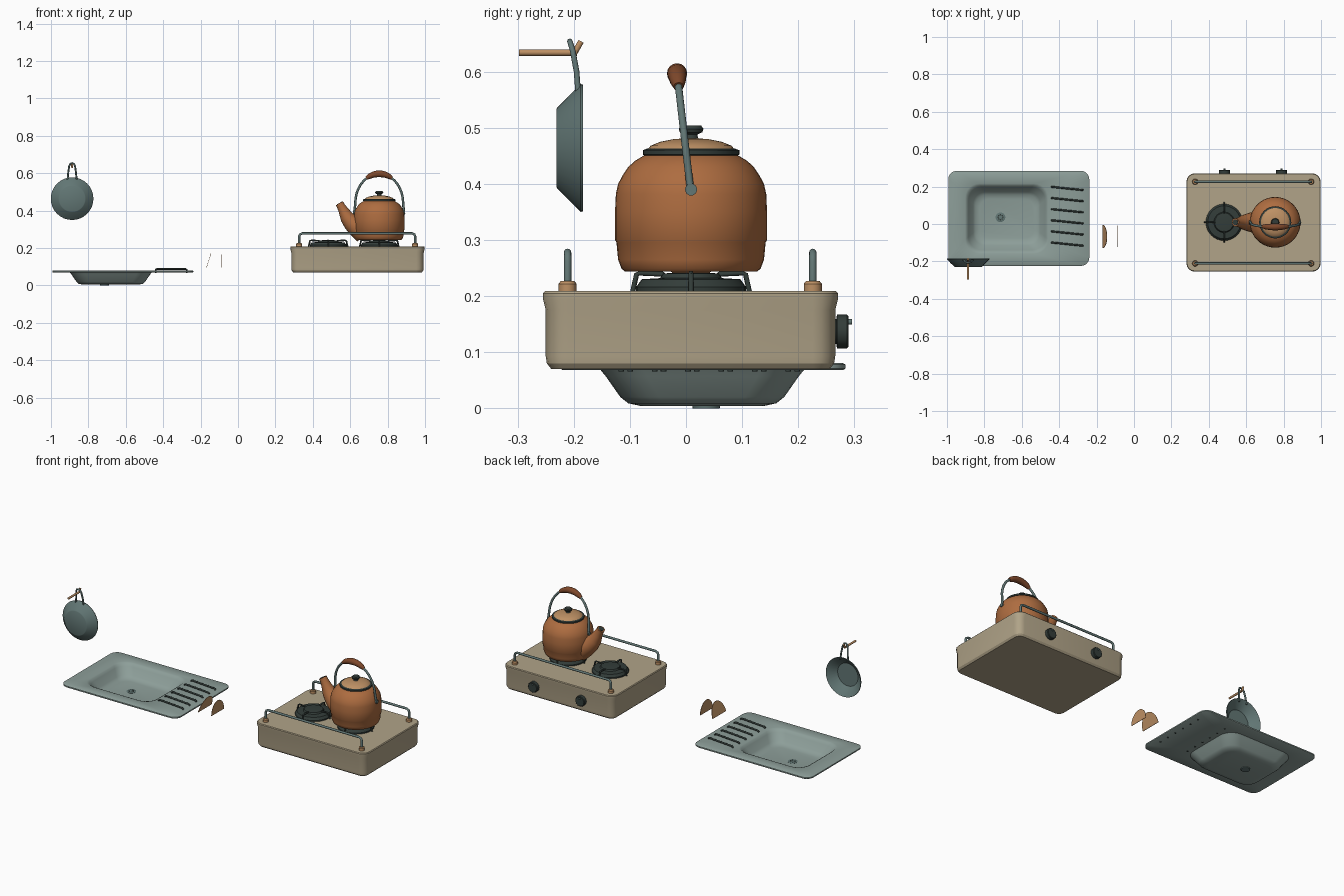
import bpy, bmesh, math
from mathutils import Vector

cube = bpy.data.objects.get("Cube")
if cube:
    bpy.data.objects.remove(cube, do_unlink=True)

TAU = math.tau
X, Y, Z = Vector((1, 0, 0)), Vector((0, 1, 0)), Vector((0, 0, 1))


def material(name, srgb):
    col = [(c / 255) ** 2.2 for c in srgb] + [1]
    m = bpy.data.materials.new(name)
    m.use_nodes = True
    m.diffuse_color = col
    m.node_tree.nodes["Principled BSDF"].inputs["Base Color"].default_value = col
    return m


enamel = material("cream enamel", (175, 162, 135))
sage = material("sage sink", (140, 157, 152))
steel = material("grey green steel", (98, 118, 116))
iron = material("dark iron", (54, 63, 60))
copper = material("copper", (172, 108, 66))
tan = material("light wood", (188, 143, 100))
brown = material("dark wood", (126, 74, 47))


def skin(name, rings, mat, smooth=35):
    """Join equal-length rings of points into a capped solid."""
    bm = bmesh.new()
    rows = [[bm.verts.new(p) for p in ring] for ring in rings]
    n = len(rows[0])
    for a, b in zip(rows, rows[1:]):
        for i in range(n):
            j = (i + 1) % n
            bm.faces.new((a[i], a[j], b[j], b[i]))
    bm.faces.new(rows[0])
    bm.faces.new(rows[-1])
    bmesh.ops.recalc_face_normals(bm, faces=bm.faces)
    for f in bm.faces:
        f.smooth = True
    for e in bm.edges:
        e.smooth = e.calc_face_angle(0) < math.radians(smooth)
    me = bpy.data.meshes.new(name)
    bm.to_mesh(me)
    bm.free()
    me.materials.append(mat)
    ob = bpy.data.objects.new(name, me)
    bpy.context.collection.objects.link(ob)
    return ob


def circle(c, u, v, r, n):
    return [c + r * (math.cos(TAU * i / n) * u + math.sin(TAU * i / n) * v) for i in range(n)]


def lathe(name, origin, profile, mat, axis=Z, n=32):
    """Profile of (radius, distance along axis)."""
    u = X
    v = axis.cross(u)
    return skin(name, [circle(Vector(origin) + axis * d, u, v, r, n) for r, d in profile], mat)


def tube(name, path, radius, mat, normal=Y, n=12):
    """Sweep a circle along a flat path; radius may vary per point."""
    pts = [Vector(p) for p in path]
    radii = radius if isinstance(radius, list) else [radius] * len(pts)
    rings = []
    for i, p in enumerate(pts):
        t = (pts[min(i + 1, len(pts) - 1)] - pts[max(i - 1, 0)]).normalized()
        side = t.cross(normal).normalized()
        rings.append(circle(p, side.cross(t), side, radii[i], n))
    return skin(name, rings, mat, 50)


def rounded(cx, cy, hx, hy, r, z, n=6):
    pts = []
    for k, (sx, sy) in enumerate(((1, 1), (-1, 1), (-1, -1), (1, -1))):
        for i in range(n + 1):
            a = (k + i / n) * TAU / 4
            pts.append(Vector((cx + sx * (hx - r) + r * math.cos(a),
                               cy + sy * (hy - r) + r * math.sin(a), z)))
    return pts


# Stove body: chamfered base, straight wall, flared lip
SX, SY = 0.639, 0.008
body = [(0.015, 0.07), (0.007, 0.08), (0.005, 0.093), (0.005, 0.175),
        (0, 0.195), (0, 0.205), (0.004, 0.209)]
skin("stove_body", [rounded(SX, SY, 0.359 - d, 0.263 - d, 0.045 - d, z, 4) for d, z in body],
     enamel, 25)

# Guard rails with wooden feet
for side, y in (("front", -0.211), ("back", 0.226)):
    a, b = 0.327, 0.947
    tube(side + "_rail", [(a, y, 0.21), (a, y, 0.262), (a + 0.004, y, 0.272), (a + 0.015, y, 0.278),
                          (b - 0.015, y, 0.278), (b - 0.004, y, 0.272), (b, y, 0.262), (b, y, 0.21)],
         0.0065, steel)
    for x in (a, b):
        lathe(side + "_rail_foot", (x, y, 0.208), [(0.016, 0), (0.016, 0.014), (0.012, 0.019)], tan, n=16)

# Control knobs on the back
for x in (0.484, 0.789):
    lathe("knob", (x, 0.262, 0.137), [(0.022, 0), (0.022, 0.006), (0.03, 0.007), (0.03, 0.025), (0.027, 0.028)],
          iron, Y, 12)
    tube("knob_pointer", [(x, 0.286, 0.154), (x, 0.296, 0.154)], 0.005, steel, X, 8)

# Burners with four pan supports each
KY = 0.009
for x in (0.482, 0.755):
    lathe("burner", (x, KY, 0.208), [(0.098, 0), (0.098, 0.008), (0.088, 0.022), (0.055, 0.024),
                                     (0.05, 0.032), (0.03, 0.034)], iron)
    for k in range(4):
        d = Vector((math.cos(k * TAU / 4), math.sin(k * TAU / 4), 0))
        o = Vector((x, KY, 0))
        path = [o + d * r + Z * z for r, z in ((0.104, 0.208), (0.097, 0.239), (0.09, 0.241),
                                               (0.05, 0.239), (0.042, 0.228))]
        tube("pan_support", path, 0.0045, iron, d.cross(Z), 8)

# Kettle
KX = 0.755
kettle = [(0.118, 0.244), (0.124, 0.249), (0.13, 0.265), (0.133, 0.296), (0.1355, 0.3),
          (0.1355, 0.35), (0.134, 0.382), (0.13, 0.4), (0.122, 0.415), (0.112, 0.43),
          (0.1, 0.441), (0.085, 0.45), (0.08, 0.452)]
lathe("kettle_body", (KX, KY, 0), kettle, copper, n=40)
lathe("kettle_rim", (KX, KY, 0), [(0.08, 0.449), (0.086, 0.452), (0.086, 0.46), (0.078, 0.463)], iron)
lathe("kettle_lid", (KX, KY, 0), [(0.079, 0.46), (0.072, 0.468), (0.055, 0.475), (0.03, 0.48), (0.01, 0.481)], tan)
lathe("lid_knob", (KX, KY, 0), [(0.014, 0.478), (0.011, 0.488), (0.02, 0.492), (0.022, 0.498),
                                (0.018, 0.504)], iron, n=20)
tube("kettle_spout", [(0.675, KY, 0.29), (0.635, KY, 0.315), (0.605, KY, 0.338), (0.582, KY, 0.365),
                      (0.564, KY, 0.4), (0.55, KY, 0.425), (0.542, KY, 0.439)],
     [0.066, 0.056, 0.046, 0.037, 0.027, 0.022, 0.022], copper, n=20)
tube("spout_opening", [(0.544, KY, 0.436), (0.5415, KY, 0.4405)], 0.016, iron, n=16)


# Kettle handle: leaning arch with a thick wooden grip
def arch(deg):
    a = math.radians(deg)
    z = 0.44 + 0.157 * math.sin(a)
    return KX + 0.128 * math.cos(a), KY - 0.115 * (z - 0.38), z


feet = [(KX + s * 0.133, KY, 0.382) for s in (1, -1)]
tube("kettle_handle", [feet[0]] + [arch(d) for d in range(0, 181, 10)] + [feet[1]], 0.0065, steel)
tube("handle_grip", [arch(d) for d in range(58, 123, 8)],
     [0.009, 0.014, 0.016, 0.0175, 0.018, 0.0175, 0.016, 0.014, 0.009], brown, n=16)
for s in (1, -1):
    x = KX + s * 0.125
    tube("handle_lug", [(x, KY, 0.39), (x + s * 0.014, KY, 0.39)], 0.011, steel, n=10)

# Sink: one solid shell, from the bowl floor over the deck to the underside
CX, CY = -0.68, 0.029
bowl = [(0.145, 0.105, 0.05, 0.011), (0.168, 0.128, 0.06, 0.016), (0.18, 0.142, 0.065, 0.027),
        (0.205, 0.168, 0.07, 0.064), (0.213, 0.177, 0.072, 0.076), (0.223, 0.187, 0.075, 0.081)]
deck = [(0.372, 0.249, 0.04, 0.081), (0.377, 0.254, 0.045, 0.078),
        (0.377, 0.254, 0.045, 0.071), (0.373, 0.25, 0.041, 0.068)]
under = [(hx + 0.004, hy + 0.004, r + 0.004, z - 0.007) for hx, hy, r, z in bowl[:-1]]
under[-1] = (0.217, 0.181, 0.076, 0.068)
skin("sink", [rounded(CX, CY, *p) for p in bowl] + [rounded(-0.616, 0.03, *p) for p in deck]
     + [rounded(CX, CY, *p) for p in reversed(under)], sage, 40)

# Sink drain with dark holes
DX, DY = -0.714, 0.036
lathe("drain", (DX, DY, 0), [(0.024, 0), (0.026, 0.012), (0.02, 0.0135)], steel, n=24)
for k in range(8):
    a = k * TAU / 8
    lathe("drain_hole", (DX + 0.013 * math.cos(a), DY + 0.013 * math.sin(a), 0.012),
          [(0.004, 0), (0.004, 0.002)], iron, n=8)

# Draining ribs, their ends bent down through the deck
for k in range(6):
    y = 0.198 - k * 0.0595
    tube("draining_rib", [(-0.44, y, 0.066), (-0.44, y, 0.084), (-0.435, y, 0.088),
                          (-0.279, y - 0.016, 0.088), (-0.274, y - 0.016, 0.084),
                          (-0.274, y - 0.016, 0.066)], 0.005, iron, n=8)

# Hanging pan: base to the front, open at the back
PX = -0.887
lathe("pan", (PX, 0, 0.464), [(0.066, -0.226), (0.109, -0.186), (0.113, -0.184), (0.114, -0.188),
                              (0.073, -0.229), (0.069, -0.231)], steel, Y)
tube("pan_handle", [(PX + x, y, z) for x, y, z in (
    (-0.025, -0.192, 0.56), (-0.021, -0.195, 0.6), (-0.016, -0.202, 0.638), (-0.009, -0.206, 0.651),
    (0, -0.207, 0.654), (0.009, -0.206, 0.651), (0.016, -0.202, 0.638), (0.021, -0.195, 0.6),
    (0.025, -0.192, 0.56))], 0.005, steel, n=8)

# Wall peg with a turned-up tip
tube("wall_peg", [(PX, -0.298, 0.634), (PX, -0.194, 0.634)], 0.006, tan, X, 10)
tube("peg_tip", [(PX, -0.2, 0.631), (PX, -0.187, 0.654)], 0.0055, tan, X, 10)

# Two thin half-round wooden plates, one of them leaning
for name, x, lean, y, r, z, h in (("leaning_plate", -0.168, 0.32, -0.067, 0.062, 0.097, 0.075),
                                  ("upright_plate", -0.086, 0, -0.065, 0.058, 0.095, 0.07)):
    arc = [(r * math.cos(i * math.pi / 16), h * math.sin(i * math.pi / 16)) for i in range(17)]
    skin(name, [[Vector((x + t + lean * v, y + u, z + v)) for u, v in arc] for t in (-0.001, 0.001)], tan)
